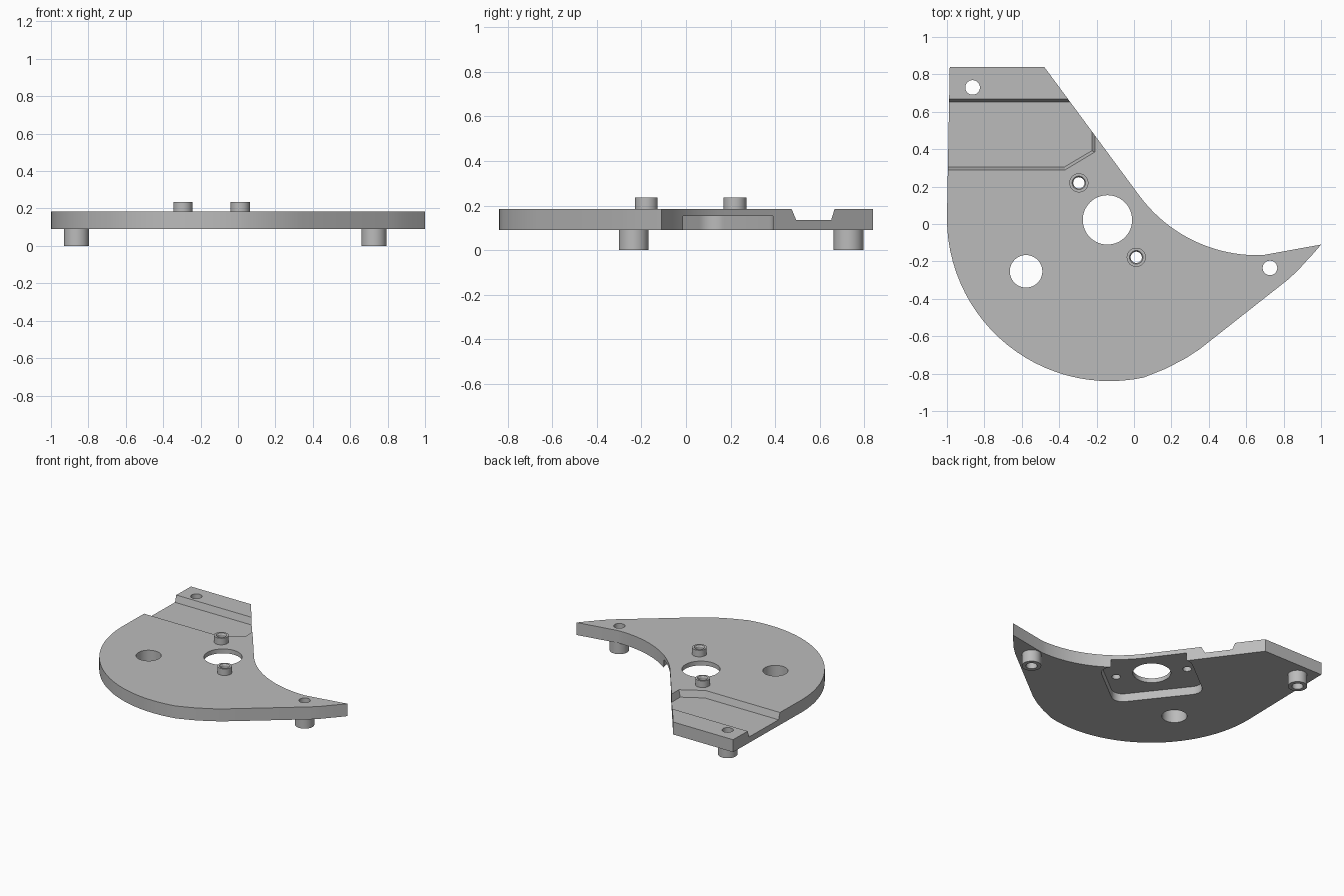
import bpy, bmesh
from math import cos, sin, pi, radians
from mathutils import Matrix

cube = bpy.data.objects.get("Cube")
if cube:
    bpy.data.objects.remove(cube, do_unlink=True)

grey = bpy.data.materials.new("light grey")
grey.use_nodes = True
colour = (0.5, 0.5, 0.5, 1)
grey.diffuse_color = colour
grey.node_tree.nodes["Principled BSDF"].inputs["Base Color"].default_value = colour

BASE, TOP = 0.09, 0.185


def finish(name, bm):
    bmesh.ops.recalc_face_normals(bm, faces=bm.faces)
    mesh = bpy.data.meshes.new(name)
    bm.to_mesh(mesh)
    bm.free()
    mesh.materials.append(grey)
    obj = bpy.data.objects.new(name, mesh)
    bpy.context.collection.objects.link(obj)
    return obj


def prism(name, low, z0, z1, high=None):
    """Solid between a lower outline and an upper one."""
    bm = bmesh.new()
    a = [bm.verts.new((x, y, z0)) for x, y in low]
    b = [bm.verts.new((x, y, z1)) for x, y in (high or low)]
    bm.faces.new(a)
    bm.faces.new(b)
    for i in range(len(a)):
        j = (i + 1) % len(a)
        bm.faces.new((a[i], a[j], b[j], b[i]))
    return finish(name, bm)


def arc(cx, cy, r, start, end, n):
    angles = [radians(start + (end - start) * i / n) for i in range(n + 1)]
    return [(cx + r * cos(t), cy + r * sin(t)) for t in angles]


def circle(x, y, r, n=48):
    return arc(x, y, r, 0, 360, n)[:-1]


def lathe(name, x, y, profile, n=48):
    """Ring-shaped part from a closed (radius, height) profile."""
    bm = bmesh.new()
    rings = [[bm.verts.new((px, py, z)) for px, py in circle(x, y, r, n)]
             for r, z in profile]
    for k, ring in enumerate(rings):
        nxt = rings[(k + 1) % len(rings)]
        for i in range(n):
            j = (i + 1) % n
            bm.faces.new((ring[i], ring[j], nxt[j], nxt[i]))
    return finish(name, bm)


def activate(obj):
    bpy.ops.object.select_all(action='DESELECT')
    obj.select_set(True)
    bpy.context.view_layer.objects.active = obj


def cut(obj, cutter):
    activate(obj)
    mod = obj.modifiers.new("cut", 'BOOLEAN')
    mod.operation = 'DIFFERENCE'
    mod.solver = 'EXACT'
    mod.object = cutter
    bpy.ops.object.modifier_apply(modifier=mod.name)
    bpy.data.objects.remove(cutter, do_unlink=True)


# Plate: round belly, straight flank, pointed tip, concave back edge
outline = [(-0.48, 0.84), (-0.985, 0.84)]
outline += arc(-0.13, 0.03, 0.87, 180, 282, 26)
outline += [(0.166, -0.775), (0.27, -0.722), (0.35, -0.67), (0.82, -0.3),
            (0.875, -0.25), (0.92, -0.2), (0.96, -0.157), (1.0, -0.11)]
outline += arc(0.66, 0.618, 0.785, 272, 217, 20)
plate = prism("plate", outline, BASE, TOP)

# Sloped channel across the top
s = 0.02
low = [(-1.2, 0.305), (-0.372, 0.305), (-0.225, 0.392), (-0.225, 0.652), (-1.2, 0.652)]
high = [(-1.2, 0.305 - s), (-0.367, 0.305 - s), (-0.225 + s, 0.392 - s / 2),
        (-0.225 + s, 0.652 + s), (-1.2, 0.652 + s)]
cut(plate, prism("channel_cutter", low, 0.135, 0.2, high))

# Rounded pocket underneath, open at the concave edge
hub = (-0.142, 0.022)
hx, hy, r = 0.32, 0.243, 0.08
corners = []
for k, (sx, sy) in enumerate([(1, 1), (-1, 1), (-1, -1), (1, -1)]):
    corners += arc(sx * (hx - r), sy * (hy - r), r, 90 * k, 90 * k + 90, 8)
c, d = cos(radians(128)), sin(radians(128))
pocket = [(hub[0] + x * c - y * d, hub[1] + x * d + y * c) for x, y in corners]
cut(plate, prism("pocket_cutter", pocket, 0, 0.152))

# Through holes
bosses = [(-0.295, 0.22), (0.012, -0.178)]
posts = [(-0.863, 0.73), (0.727, -0.235)]
holes = [(*hub, 0.132), (-0.577, -0.253, 0.087)]
holes += [(*p, 0.03) for p in bosses] + [(*p, 0.039) for p in posts]
for x, y, radius in holes:
    cut(plate, prism("hole_cutter", circle(x, y, radius), 0, 0.3))
parts = [plate]

# Bosses on top, with a stepped bore
for side, (x, y) in zip(("back", "front"), bosses):
    parts.append(lathe(side + "_boss", x, y, [
        (0.03, TOP), (0.051, TOP), (0.051, 0.235), (0.036, 0.235),
        (0.03, 0.225)]))

# Hollow standoff posts below
for side, (x, y) in zip(("right", "left"), posts):
    parts.append(lathe(side + "_post", x, y, [
        (0.039, 0), (0.067, 0), (0.067, BASE), (0.039, BASE)]))

for part in parts:
    activate(part)
    bpy.ops.object.shade_smooth_by_angle(angle=radians(25))
